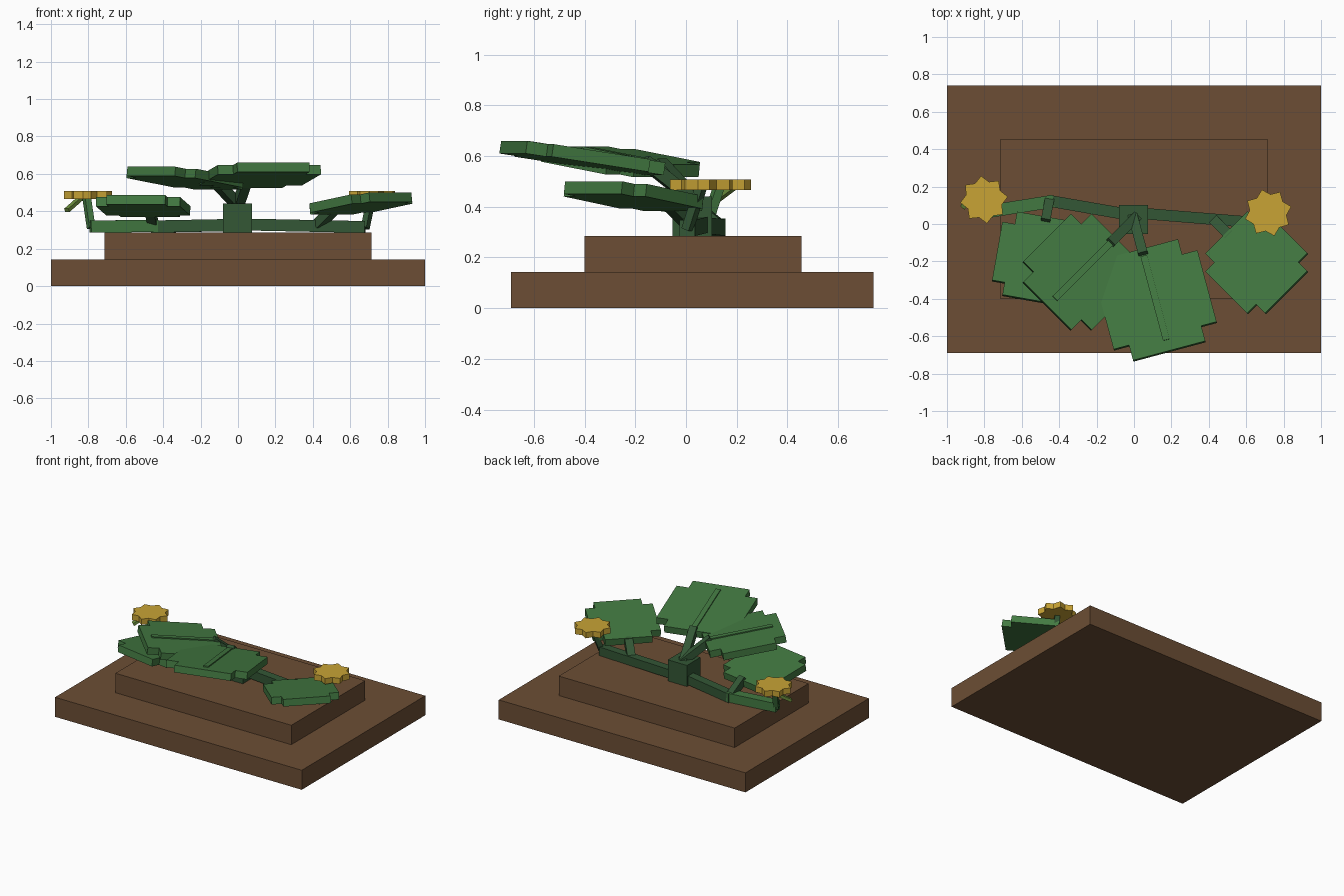
import bpy, bmesh
from math import radians, cos, sin, pi
from mathutils import Matrix, Vector

cube = bpy.data.objects.get("Cube")
if cube:
    bpy.data.objects.remove(cube, do_unlink=True)


def material(name, r, g, b):
    m = bpy.data.materials.new(name)
    m.use_nodes = True
    m.diffuse_color = (r, g, b, 1)
    for n in m.node_tree.nodes:
        if n.type == 'BSDF_PRINCIPLED':
            n.inputs["Base Color"].default_value = (r, g, b, 1)
            n.inputs["Roughness"].default_value = 0.9
    return m


SOIL = material("soil brown", 0.150, 0.076, 0.035)
LEAF = material("leaf green", 0.055, 0.190, 0.053)
STEM = material("stem green", 0.033, 0.095, 0.036)
SPROUT = material("sprout green", 0.160, 0.290, 0.050)
GOLD = material("petal gold", 0.580, 0.370, 0.036)


def prism(name, outline, thickness, mat, matrix):
    """Flat outline extruded downwards from local z = 0, then placed."""
    bm = bmesh.new()
    face = bm.faces.new([bm.verts.new((x, y, 0)) for x, y in outline])
    ext = bmesh.ops.extrude_face_region(bm, geom=[face])
    moved = [v for v in ext["geom"] if isinstance(v, bmesh.types.BMVert)]
    bmesh.ops.translate(bm, verts=moved, vec=(0, 0, -thickness))
    bmesh.ops.recalc_face_normals(bm, faces=bm.faces)
    bm.transform(matrix)
    me = bpy.data.meshes.new(name)
    bm.to_mesh(me)
    bm.free()
    me.materials.append(mat)
    ob = bpy.data.objects.new(name, me)
    bpy.context.collection.objects.link(ob)
    return ob


def rect(hx, hy):
    return [(-hx, -hy), (hx, -hy), (hx, hy), (-hx, hy)]


def block(name, center, size, mat):
    """Upright box given by centre and full size."""
    top = Vector(center) + Vector((0, 0, size[2] / 2))
    return prism(name, rect(size[0] / 2, size[1] / 2), size[2], mat, Matrix.Translation(top))


def beam(name, start, end, width, height, mat):
    """Box running between two points, its sides kept level."""
    a, b = Vector(start), Vector(end)
    along = (b - a).normalized()
    side = Vector((0, 0, 1)).cross(along).normalized()
    up = along.cross(side)
    rot = Matrix((along, side, up)).transposed().to_4x4()
    place = Matrix.Translation((a + b) / 2 + up * height / 2) @ rot
    return prism(name, rect((b - a).length / 2, width / 2), height, mat, place)


def leaf(name, root, yaw, scale, reach, top_z, pitch, rib):
    """Square leaf with stepped corners, rising away from its root."""
    d = Vector((cos(radians(yaw)), sin(radians(yaw)), 0))
    a, b = 0.285 * scale, 0.20 * scale
    quarter = [(a, b), (b, b), (b, a)]
    outline = []
    for sx, sy in ((1, 1), (-1, 1), (-1, -1), (1, -1)):
        pts = [(x * sx, y * sy) for x, y in quarter]
        outline += pts if sx * sy > 0 else pts[::-1]
    center = Vector((root[0], root[1], top_z)) + d * reach
    place = (Matrix.Translation(center) @ Matrix.Rotation(radians(yaw), 4, 'Z')
             @ Matrix.Rotation(radians(-pitch), 4, 'Y'))
    prism(name, outline, 0.05, LEAF, place)
    if rib:
        prism(name + "_midrib", rect(0.235 * scale, 0.018), 0.012, LEAF,
              place @ Matrix.Translation((-0.01, 0, 0.008)))


def flower(name, x, y, turn):
    """Eight-pointed star: two squares turned against each other."""
    star = []
    for i in range(16):
        r = 0.128 if i % 2 == 0 else 0.099
        t = radians(turn) + i * pi / 8
        star.append((x + r * cos(t), y + r * sin(t)))
    prism(name, star, 0.042, GOLD, Matrix.Translation((0, 0, 0.508)))


# Stepped soil base
block("lower_base", (0, 0.025, 0.0715), (2, 1.43, 0.143), SOIL)
block("upper_base", (0, 0.027, 0.214), (1.426, 0.856, 0.143), SOIL)

# Crown and creeping runners
block("crown", (-0.002, 0.025, 0.363), (0.155, 0.155, 0.155), STEM)
beam("right_runner", (0, 0.045, 0.327), (-0.46, 0.125, 0.318), 0.062, 0.065, STEM)
beam("right_runner_tip", (-0.43, 0.122, 0.322), (-0.79, 0.065, 0.318), 0.068, 0.065, LEAF)
beam("left_runner", (0, 0.06, 0.33), (0.68, 0.005, 0.316), 0.06, 0.063, STEM)

# Leaves
leaf("front_leaf", (0, 0.025), -75, 1.0, 0.445, 0.617, 8.6, True)
leaf("front_right_leaf", (0, 0.025), -135, 0.91, 0.397, 0.602, 8, True)
leaf("right_leaf", (-0.455, 0.11), -100, 0.80, 0.298, 0.452, 8.6, False)
leaf("left_leaf", (0.41, 0.04), -45, 0.80, 0.345, 0.466, 8.6, False)

# Leaf stalks
beam("front_leaf_stalk", (-0.008, 0.05, 0.41), (0.05, -0.165, 0.58), 0.052, 0.052, STEM)
beam("front_right_leaf_stalk", (0.02, 0.045, 0.41), (-0.13, -0.105, 0.57), 0.052, 0.052, STEM)
beam("right_leaf_stalk", (-0.453, 0.125, 0.33), (-0.474, 0.012, 0.42), 0.05, 0.05, STEM)
beam("left_leaf_stalk", (0.43, 0.02, 0.33), (0.515, -0.065, 0.415), 0.055, 0.05, STEM)

# Flowers with their stalks and small sprout
flower("right_flower", -0.802, 0.13, 97)
flower("left_flower", 0.717, 0.06, 105)
beam("right_flower_stalk", (-0.785, 0.075, 0.31), (-0.81, 0.13, 0.48), 0.035, 0.035, LEAF)
beam("left_flower_stalk", (0.68, 0.005, 0.31), (0.715, 0.06, 0.48), 0.035, 0.035, STEM)
beam("right_flower_sprout", (-0.83, 0.19, 0.48), (-0.915, 0.09, 0.405), 0.03, 0.02, SPROUT)
